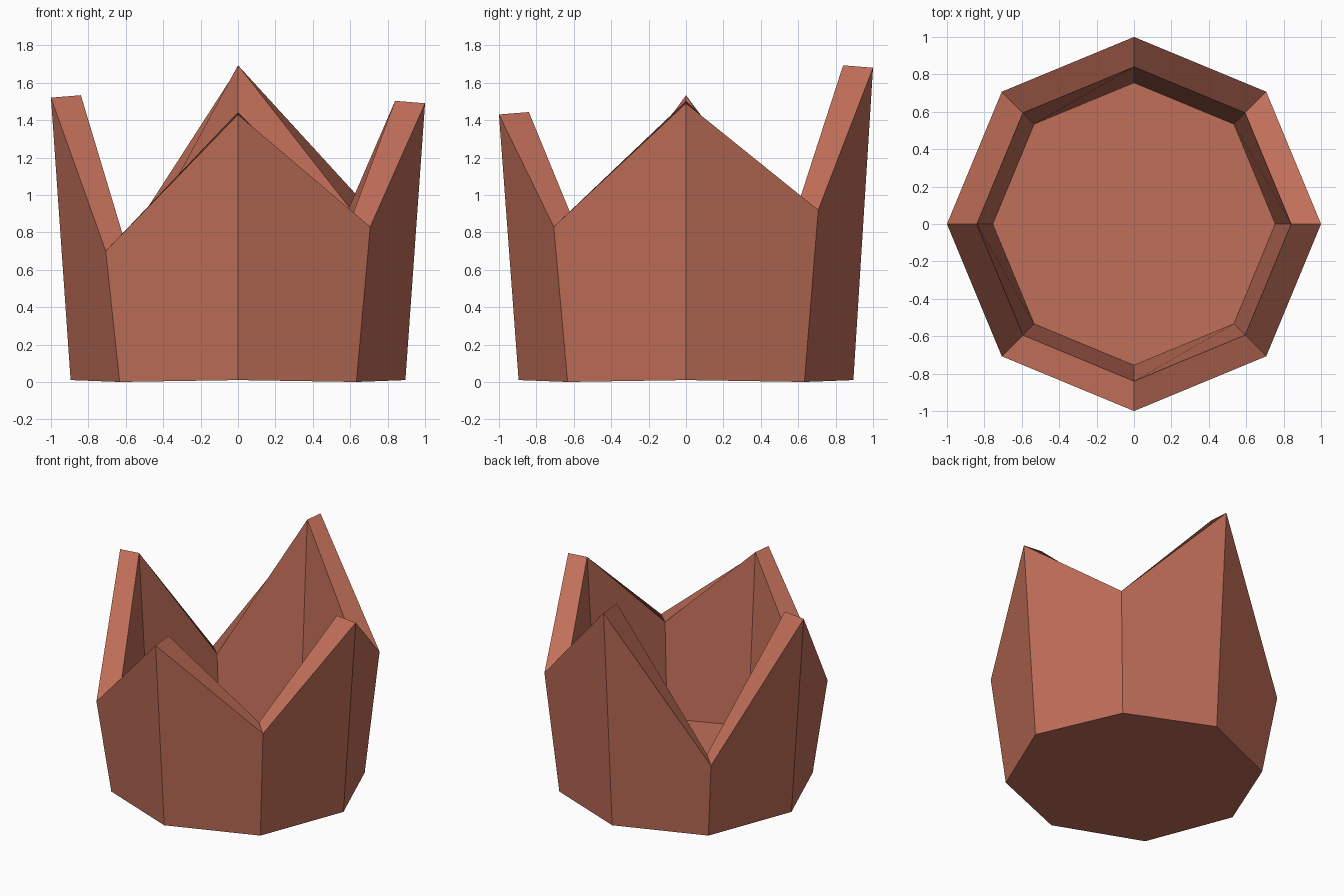
import bpy, bmesh, math

if "Cube" in bpy.data.objects:
    bpy.data.objects.remove(bpy.data.objects["Cube"])

# Rim heights, counter-clockwise from +x: tall petal tips alternate with low notches
HEIGHTS = [1.49, 0.92, 1.68, 0.585, 1.52, 0.70, 1.43, 0.83]
N = len(HEIGHTS)

clay = bpy.data.materials.new("terracotta")
clay.diffuse_color = (0.53, 0.157, 0.098, 1)
clay.use_nodes = True
clay.node_tree.nodes["Principled BSDF"].inputs["Base Color"].default_value = clay.diffuse_color


def ring(bm, radius, heights):
    return [bm.verts.new((radius * math.cos(math.tau * i / N),
                          radius * math.sin(math.tau * i / N), h))
            for i, h in enumerate(heights)]


# Open eight-sided cup with a thick wall and pointed rim
bm = bmesh.new()
rings = [
    ring(bm, 0.895, [0.01 if i % 2 == 0 else 0.0 for i in range(N)]),  # outer base
    ring(bm, 1.0, HEIGHTS),                                             # outer rim
    ring(bm, 0.84, [h + 0.013 for h in HEIGHTS]),                       # inner rim
    ring(bm, 0.755, [0.14] * N),                                        # inner floor
]
for lower, upper in zip(rings, rings[1:]):
    for i in range(N):
        j = (i + 1) % N
        bm.faces.new((lower[i], lower[j], upper[j], upper[i]))
bm.faces.new(rings[0][::-1])   # underside
bm.faces.new(rings[-1])        # inside floor
bmesh.ops.recalc_face_normals(bm, faces=bm.faces)

mesh = bpy.data.meshes.new("petal_cup")
bm.to_mesh(mesh)
bm.free()
mesh.materials.append(clay)
cup = bpy.data.objects.new("petal_cup", mesh)
bpy.context.collection.objects.link(cup)
